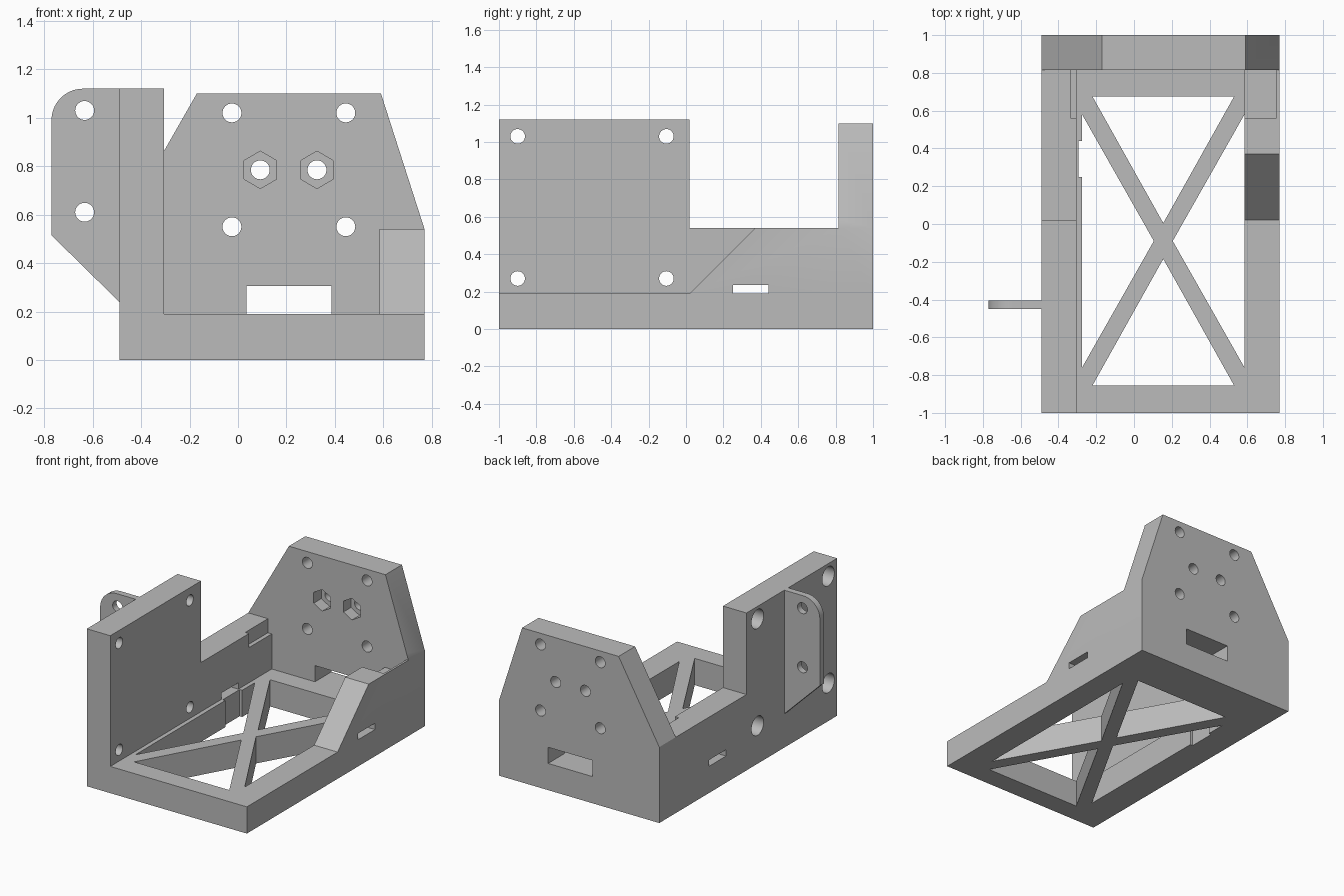
import bpy
import bmesh
import math
from mathutils import Vector

cube = bpy.data.objects.get("Cube")
if cube:
    bpy.data.objects.remove(cube, do_unlink=True)

grey = bpy.data.materials.new("plain grey")
grey.use_nodes = True
COLOR = (0.5, 0.5, 0.5, 1)
grey.diffuse_color = COLOR
grey.node_tree.nodes["Principled BSDF"].inputs["Base Color"].default_value = COLOR


def prism(name, axis, profile, start, end):
    """Extrude a 2D profile along an axis; the profile uses the other two axes in order."""
    k = "xyz".index(axis)

    def place(p, depth):
        co = list(p)
        co.insert(k, depth)
        return Vector(co)

    bm = bmesh.new()
    face = bm.faces.new([bm.verts.new(place(p, start)) for p in profile])
    ext = bmesh.ops.extrude_face_region(bm, geom=[face])
    verts = [g for g in ext["geom"] if isinstance(g, bmesh.types.BMVert)]
    bmesh.ops.translate(bm, verts=verts, vec=place((0, 0), end - start))
    bmesh.ops.recalc_face_normals(bm, faces=bm.faces)
    mesh = bpy.data.meshes.new(name)
    bm.to_mesh(mesh)
    bm.free()
    mesh.materials.append(grey)
    ob = bpy.data.objects.new(name, mesh)
    bpy.context.collection.objects.link(ob)
    return ob


def rect(a0, a1, b0, b1):
    return [(a0, b0), (a1, b0), (a1, b1), (a0, b1)]


def ring(a, b, radius, sides=32):
    steps = [2 * math.pi * i / sides + math.pi / 2 for i in range(sides)]
    return [(a + radius * math.cos(t), b + radius * math.sin(t)) for t in steps]


def combine(target, tool, operation):
    bpy.context.view_layer.objects.active = target
    mod = target.modifiers.new(operation, 'BOOLEAN')
    mod.operation = operation
    mod.solver = 'EXACT'
    mod.object = tool
    bpy.ops.object.modifier_apply(modifier=mod.name)
    bpy.data.objects.remove(tool, do_unlink=True)


X0, X1, FLOOR, RAIL = -0.49, 0.77, 0.19, 0.54
IN0, IN1, BACK = -0.305, 0.585, 0.815
HOLE = 0.039

# Base slab
body = prism("bracket_frame", 'z', rect(X0, X1, -1, 1), 0, FLOOR)

# Tall side wall stepping down to a rail, ramped opposite wall, back plate
tall_wall = [(-1, 0), (1, 0), (1, RAIL), (0.02, RAIL), (0.02, 1.12), (-1, 1.12)]
ramp_wall = [(0, 0), (1, 0), (1, RAIL), (0.37, RAIL), (0.02, FLOOR), (0, FLOOR)]
back_plate = [(X0, 0), (X1, 0), (X1, RAIL), (0.59, 1.1), (-0.17, 1.1), (X0, RAIL)]
combine(body, prism("tall_wall", 'x', tall_wall, X0, IN0), 'UNION')
combine(body, prism("ramp_wall", 'x', ramp_wall, IN1, X1), 'UNION')
combine(body, prism("back_plate", 'y', back_plate, BACK, 1), 'UNION')

# Side tab with a rounded upper corner
arc = [math.pi / 2 * (1 + i / 10) for i in range(11)]
tab = [(-0.40, 0.15), (-0.40, 1.12)]
tab += [(-0.64 + 0.13 * math.cos(t), 0.99 + 0.13 * math.sin(t)) for t in arc]
tab += [(-0.77, 0.515), (X0, 0.24)]
combine(body, prism("side_tab", 'y', tab, -0.45, -0.405), 'UNION')

cutters = []


def cut(axis, profile, start, end):
    cutters.append(prism("cutter", axis, profile, start, end))


# Triangular floor openings that leave a cross brace
mid_x, mid_y = 0.155, -0.09
for s in (-1, 1):
    side_x = mid_x + s * 0.43
    cut('z', [(side_x, mid_y - 0.67), (side_x, mid_y + 0.67), (mid_x + s * 0.05, mid_y)], -0.1, FLOOR + 0.0001)
    end_y = mid_y + s * 0.765
    cut('z', [(mid_x - 0.375, end_y), (mid_x + 0.375, end_y), (mid_x, mid_y + s * 0.095)], -0.1, 0.3)

# Strap slots through both walls, with a groove down the floor edge
slot = rect(0.25, 0.44, FLOOR, 0.235)
cut('x', slot, -0.6, -0.25)
cut('x', slot, 0.5, 0.9)
cut('z', rect(-0.295, -0.26, 0.25, 0.44), -0.1, 0.2)

# Shallow seat recessed into the tops of both rails
cut('z', rect(-0.335, 0.755, 0.56, BACK), 0.44, 0.7)

# Tall wall screw holes with outer counterbores
for y in (-0.9, -0.105):
    for z in (0.27, 1.03):
        cut('x', ring(y, z, HOLE), -0.6, -0.2)
        cut('x', ring(y, z, 0.068), -0.6, -0.39)

# Back plate screw holes, hexagonal nut pockets and cable window
for x in (-0.025, 0.445):
    for z in (0.55, 1.02):
        cut('y', ring(x, z, HOLE), 0.7, 1.1)
for x in (0.092, 0.326):
    cut('y', ring(x, 0.785, HOLE), 0.7, 1.1)
    cut('y', ring(x, 0.785, 0.077, 6), 0.7, 0.9)
cut('y', rect(0.035, 0.385, FLOOR, 0.305), 0.7, 1.1)

# Tab holes
for z in (0.61, 1.03):
    cut('y', ring(-0.633, z, HOLE), -0.6, -0.3)

for cutter in cutters:
    combine(body, cutter, 'DIFFERENCE')

# Keep flat faces crisp and round the holes
bpy.ops.object.select_all(action='DESELECT')
body.select_set(True)
bpy.context.view_layer.objects.active = body
bpy.ops.object.shade_smooth_by_angle(angle=math.radians(25))
